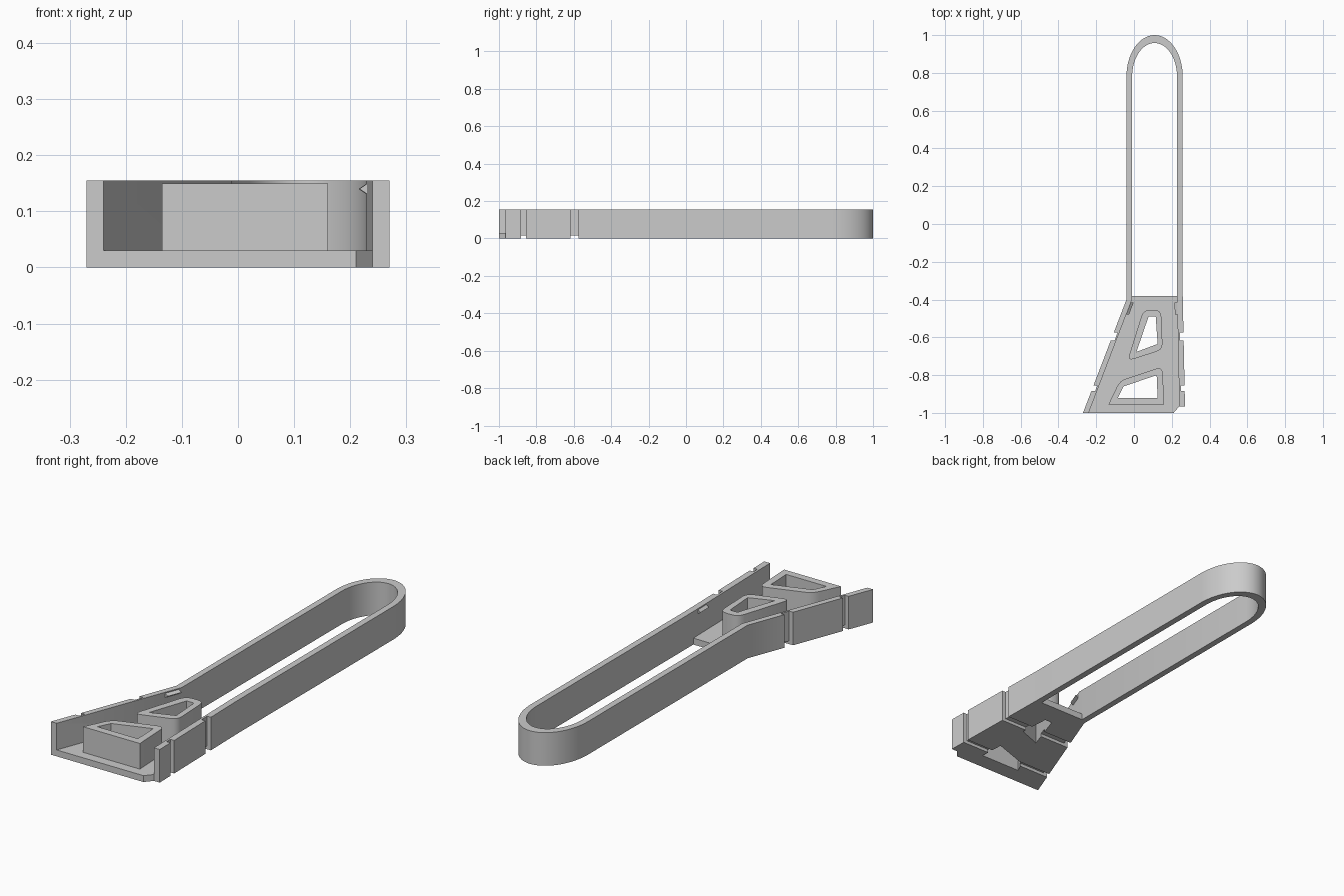
import bpy, bmesh, math

cube = bpy.data.objects.get("Cube")
if cube:
    bpy.data.objects.remove(cube, do_unlink=True)

TOP, FLOOR, BOSS = 0.155, 0.03, 0.15

grey = bpy.data.materials.new("plain grey")
grey.use_nodes = True
COLOUR = (0.6, 0.6, 0.6, 1)
grey.diffuse_color = COLOUR
grey.node_tree.nodes["Principled BSDF"].inputs["Base Color"].default_value = COLOUR


def finish(name, bm):
    bmesh.ops.recalc_face_normals(bm, faces=bm.faces)
    mesh = bpy.data.meshes.new(name)
    bm.to_mesh(mesh)
    bm.free()
    mesh.materials.append(grey)
    obj = bpy.data.objects.new(name, mesh)
    bpy.context.collection.objects.link(obj)
    return obj


def prism(name, points, z0, z1):
    """Extrude a closed outline upwards."""
    bm = bmesh.new()
    face = bm.faces.new([bm.verts.new((x, y, z0)) for x, y in points])
    up = bmesh.ops.extrude_face_region(bm, geom=[face])["geom"]
    for v in up:
        if isinstance(v, bmesh.types.BMVert):
            v.co.z = z1
    return finish(name, bm)


def band(name, outer, inner, z0, z1, closed):
    """Extrude the strip between two matching paths."""
    bm = bmesh.new()
    rings = [[bm.verts.new((x, y, z)) for x, y, z in
              ((*o, z0), (*o, z1), (*i, z1), (*i, z0))] for o, i in zip(outer, inner)]
    n = len(rings)
    for k in range(n if closed else n - 1):
        a, b = rings[k], rings[(k + 1) % n]
        for j in range(4):
            bm.faces.new((a[j], a[(j + 1) % 4], b[(j + 1) % 4], b[j]))
    if not closed:
        bm.faces.new(rings[0])
        bm.faces.new(rings[-1])
    return finish(name, bm)


def cut(obj, cutters):
    for c in cutters:
        c.hide_render = True
        mod = obj.modifiers.new("cut", 'BOOLEAN')
        mod.operation, mod.solver, mod.object = 'DIFFERENCE', 'EXACT', c
    bpy.context.view_layer.update()
    graph = bpy.context.evaluated_depsgraph_get()
    mesh = bpy.data.meshes.new_from_object(obj.evaluated_get(graph))
    obj.modifiers.clear()
    obj.data = mesh


def rounded(points, r):
    """Round each corner of an outline with a short quadratic curve."""
    out = []
    for k, (x, y) in enumerate(points):
        ends = []
        for qx, qy in (points[k - 1], points[(k + 1) % len(points)]):
            t = r / math.hypot(qx - x, qy - y)
            ends.append((x + (qx - x) * t, y + (qy - y) * t))
        for s in range(5):
            t = s / 4
            out.append(tuple((1 - t) ** 2 * a + 2 * t * (1 - t) * c + t * t * b
                             for a, c, b in zip(ends[0], (x, y), ends[1])))
    return out


def left_x(y):
    return -0.27 + (y + 1) * 0.23 / 0.6


def right_x(y):
    return 0.27 - (y + 0.965) * 0.02


# Looped wall: slanted side, straight band, rounded end, and back
def arch(rx, ry):
    steps = 32
    return [(0.109 - rx * math.cos(math.pi * k / steps),
             0.78 + ry * math.sin(math.pi * k / steps)) for k in range(steps + 1)]


outer = [(-0.27, -1), (-0.04, -0.4)] + arch(0.149, 0.22) + [(0.258, -0.38), (0.27, -0.965)]
inner = [(-0.24, -1), (-0.011, -0.4)] + arch(0.119, 0.178) + [(0.228, -0.38), (0.24, -0.965)]
wall = band("looped_wall", outer, inner, 0, TOP, False)

# Floor plate with a clipped front corner
floor = prism("floor_plate", [(-0.24, -1), (0.21, -1), (0.24, -0.965), (0.228, -0.38),
                              (-0.011, -0.38), (-0.011, -0.4)], 0, FLOOR)

# Hinge grooves: across the underside and up the outside of both walls
channels, grooves = [], []
for y0, y1 in ((-0.883, -0.855), (-0.617, -0.575)):
    channels.append(prism("channel_cutter", [(-0.5, y0), (0.5, y0), (0.5, y1), (-0.5, y1)],
                          -0.1, 0.015))
    for side, edge in ((-1, left_x), (1, right_x)):
        grooves.append(prism("groove_cutter", [
            (edge(y0) - side * 0.02, y0), (side * 0.5, y0),
            (side * 0.5, y1), (edge(y1) - side * 0.02, y1)], -0.1, 0.3))

# Two hollow bosses, open through the floor
front_out = [(-0.135, -0.955), (-0.075, -0.83), (0.15, -0.755), (0.16, -0.955)]
front_in = [(-0.085, -0.92), (-0.055, -0.86), (0.12, -0.80), (0.125, -0.92)]
rear_out = [(-0.035, -0.725), (0.05, -0.455), (0.143, -0.455), (0.152, -0.665)]
rear_in = [(0.013, -0.677), (0.077, -0.49), (0.115, -0.49), (0.125, -0.635)]
holes = []
for name, out, hole in (("front_boss", front_out, front_in), ("rear_boss", rear_out, rear_in)):
    shape = rounded(out, 0.035)
    if name == "front_boss":
        # The two front corners stay square
        shape = [out[0]] * 5 + shape[5:15] + [out[3]] * 5
        shape = [p for k, p in enumerate(shape) if k == 0 or p != shape[k - 1]]
    boss = prism(name, shape, FLOOR, BOSS)
    holes.append(prism("hole_cutter", hole, -0.1, 0.3))
    cut(boss, holes[-1:])

cut(wall, channels + grooves)
cut(floor, channels + holes)
for c in channels + grooves + holes:
    bpy.data.objects.remove(c, do_unlink=True)


# Small wedge catches inside the walls
def catch(name, a, b, reach):
    bm = bmesh.new()
    ends = [[bm.verts.new(p) for p in ((x, y, 0.13), (x + reach, y, 0.14), (x, y, 0.15))]
            for x, y in (a, b)]
    for e in ends:
        bm.faces.new(e)
    for j in range(3):
        k = (j + 1) % 3
        bm.faces.new((ends[0][j], ends[0][k], ends[1][k], ends[1][j]))
    return finish(name, bm)


catch("right_catch", (left_x(-0.48) + 0.029, -0.48), (left_x(-0.415) + 0.029, -0.415), 0.015)
catch("left_catch", (right_x(-0.48) - 0.029, -0.48), (right_x(-0.415) - 0.029, -0.415), -0.015)

# Smooth the curved end and rounded corners, keep edges crisp
for o in bpy.context.view_layer.objects:
    o.select_set(o.type == 'MESH')
bpy.context.view_layer.objects.active = wall
bpy.ops.object.shade_smooth_by_angle(angle=math.radians(25))
